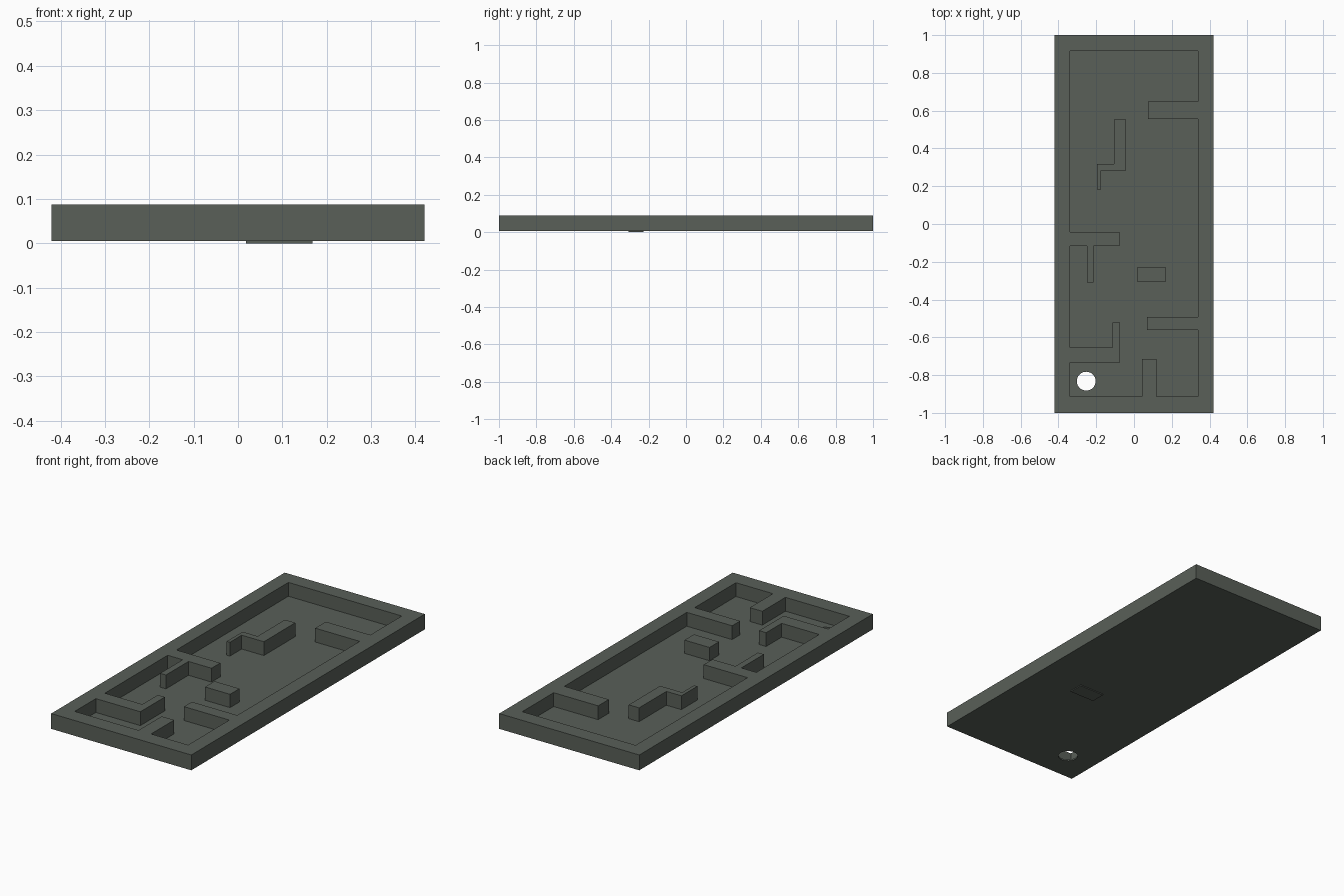
import bpy, bmesh, math

if "Cube" in bpy.data.objects:
    bpy.data.objects.remove(bpy.data.objects["Cube"])

BOTTOM, FLOOR, TOP = 0.005, 0.013, 0.088

mat = bpy.data.materials.new("dark_grey_green")
mat.diffuse_color = (0.1, 0.115, 0.098, 1)
mat.use_nodes = True
mat.node_tree.nodes["Principled BSDF"].inputs["Base Color"].default_value = mat.diffuse_color


def prism(name, points, z0, z1):
    """Extrude a flat outline from z0 to z1."""
    bm = bmesh.new()
    face = bm.faces.new([bm.verts.new((x, y, z0)) for x, y in points])
    ext = bmesh.ops.extrude_face_region(bm, geom=[face])
    for v in ext["geom"]:
        if isinstance(v, bmesh.types.BMVert):
            v.co.z = z1
    bmesh.ops.recalc_face_normals(bm, faces=bm.faces)
    me = bpy.data.meshes.new(name)
    bm.to_mesh(me)
    bm.free()
    ob = bpy.data.objects.new(name, me)
    bpy.context.collection.objects.link(ob)
    me.materials.append(mat)
    return ob


def rect(x0, x1, y0, y1):
    return [(x0, y0), (x1, y0), (x1, y1), (x0, y1)]


def cut(ob, cutter):
    cutter.hide_render = True
    mod = ob.modifiers.new("cut", 'BOOLEAN')
    mod.operation = 'DIFFERENCE'
    mod.solver = 'EXACT'
    mod.object = cutter
    bpy.context.view_layer.objects.active = ob
    bpy.ops.object.modifier_apply(modifier=mod.name)
    bpy.data.objects.remove(cutter)


# Tray with rim
tray = prism("maze_tray", rect(-0.42, 0.42, -1, 1), BOTTOM, TOP)

# Pocket outline, going round the walls joined to the rim
pocket = [
    (-0.34, 0.917), (0.34, 0.917), (0.34, 0.648), (0.073, 0.648),
    (0.073, 0.557), (0.34, 0.557), (0.34, -0.492), (0.068, -0.492),
    (0.068, -0.56), (0.34, -0.56), (0.34, -0.913), (0.118, -0.913),
    (0.118, -0.715), (0.043, -0.715), (0.043, -0.913), (-0.34, -0.913),
    (-0.34, -0.732), (-0.073, -0.732), (-0.073, -0.522), (-0.115, -0.522),
    (-0.115, -0.655), (-0.34, -0.655), (-0.34, -0.117), (-0.25, -0.117),
    (-0.25, -0.31), (-0.215, -0.31), (-0.215, -0.117), (-0.077, -0.117),
    (-0.077, -0.042), (-0.34, -0.042)]
cut(tray, prism("pocket_cutter", pocket, FLOOR, 0.2))

# Ball hole through the floor
circle = [(-0.253 + 0.05 * math.cos(math.tau * i / 32),
           -0.832 + 0.05 * math.sin(math.tau * i / 32)) for i in range(32)]
cut(tray, prism("hole_cutter", circle, -0.1, 0.2))

# Free-standing walls
prism("island_block", rect(0.018, 0.168, -0.308, -0.227), 0, TOP - 0.003)
prism("middle_wall", [
    (-0.043, 0.283), (-0.043, 0.552), (-0.105, 0.552), (-0.105, 0.318),
    (-0.195, 0.318), (-0.195, 0.182), (-0.176, 0.182), (-0.176, 0.283)],
    FLOOR - 0.003, TOP)
